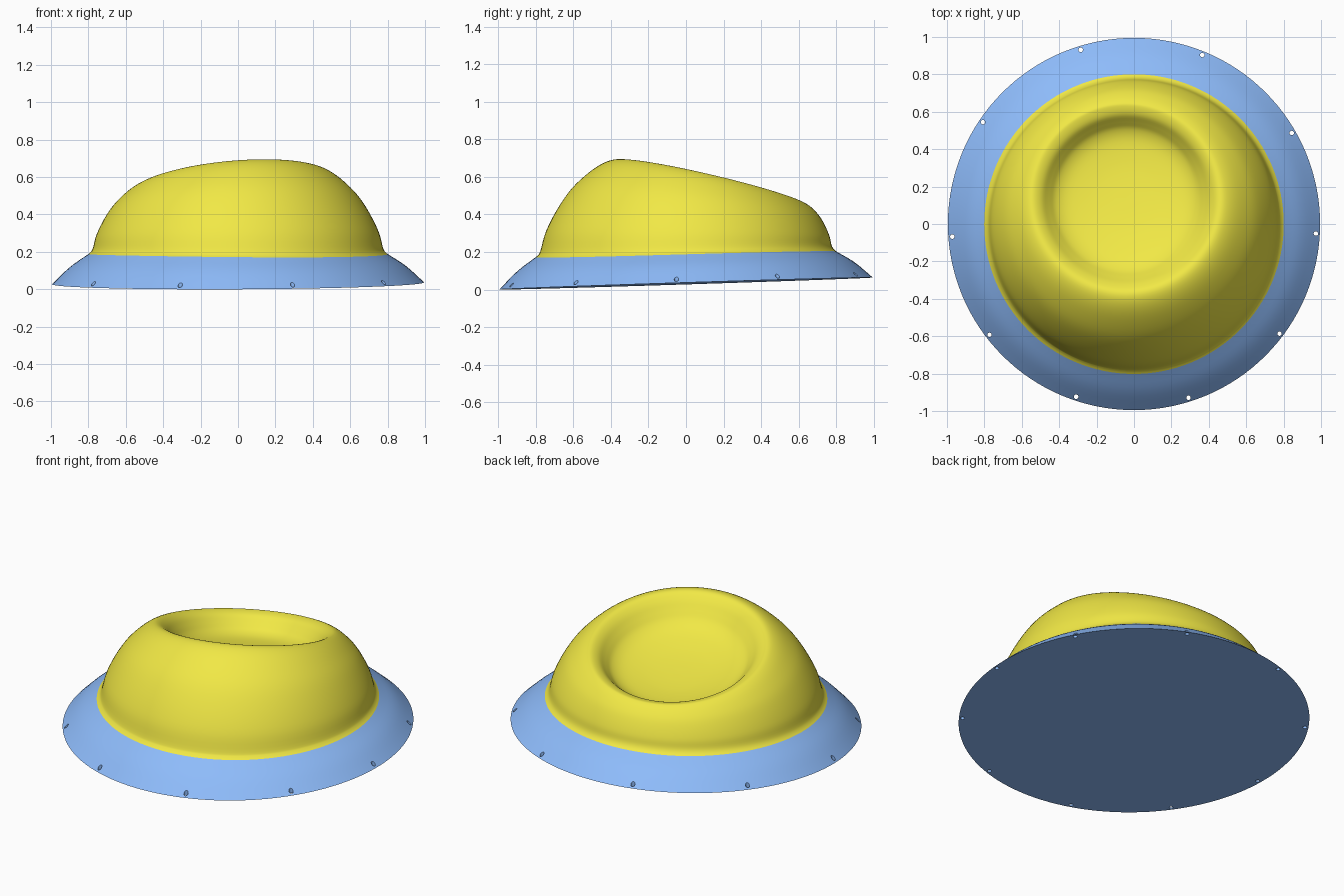
import bpy
from math import sin, cos, pi, tau, radians
from mathutils import Vector

if "Cube" in bpy.data.objects:
    bpy.data.objects.remove(bpy.data.objects["Cube"])

SEG = 128
CX, CY, CREST_R = -0.04, 0.13, 0.50      # centre and radius of the rounded top rim


def material(name, rgb):
    m = bpy.data.materials.new(name)
    m.diffuse_color = (*rgb, 1)
    m.use_nodes = True
    m.node_tree.nodes["Principled BSDF"].inputs["Base Color"].default_value = m.diffuse_color
    return m


def spline(keys, steps=4):
    """Smooth Catmull-Rom curve through the key points."""
    p = [2 * keys[0] - keys[1]] + keys + [2 * keys[-1] - keys[-2]]
    out = []
    for i in range(1, len(p) - 2):
        a, b, c, d = p[i - 1:i + 3]
        for k in range(steps):
            t = k / steps
            out.append(0.5 * (2 * b + (c - a) * t + (2 * a - 5 * b + 4 * c - d) * t * t
                              + (3 * b - a - 3 * c + d) * t ** 3))
    return out + [keys[-1]]


def loft(name, profile, mat, cap_start=False, cap_end=True, steps=4):
    """Mesh from a profile that changes with the angle around z."""
    cols = [spline(profile(tau * i / SEG), steps) for i in range(SEG)]
    rows = len(cols[0])
    verts = [cols[i][j] for j in range(rows) for i in range(SEG)]
    faces = [(j * SEG + i, j * SEG + (i + 1) % SEG,
              (j + 1) * SEG + (i + 1) % SEG, (j + 1) * SEG + i)
             for j in range(rows - 1) for i in range(SEG)]
    if cap_start:
        faces.append(tuple(range(SEG))[::-1])
    if cap_end:
        faces.append(tuple((rows - 1) * SEG + i for i in range(SEG)))
    me = bpy.data.meshes.new(name)
    me.from_pydata(verts, [], faces)
    ob = bpy.data.objects.new(name, me)
    bpy.context.collection.objects.link(ob)
    me.materials.append(mat)
    return ob


def activate(ob):
    bpy.ops.object.select_all(action='DESELECT')
    ob.select_set(True)
    bpy.context.view_layer.objects.active = ob


def ring(a, r, z):
    return Vector((r * cos(a), r * sin(a), z))


def seam_z(a):
    return 0.188 + 0.015 * sin(a) + 0.004 * sin(2 * a)


def crest_z(x, y):
    return 0.568 + 0.09 * (x - CX) - 0.235 * (y - CY)


# Skirt: sloping flange with a slightly tilted flat underside
def skirt_profile(a):
    lo = ring(a, 0.995, 0.032 + 0.032 * sin(a) + 0.005 * cos(a))
    hi = ring(a, 0.80, seam_z(a))
    return [lo, lo.lerp(hi, 0.5) + Vector((0, 0, 0.012)), hi]


# Crown: walls leaning in to the tilted rim, then the dished top
WALL = [(0.0, 0.0), (0.07, 0.21), (0.22, 0.46), (0.41, 0.69), (0.64, 0.87), (0.84, 0.975), (1, 1)]
DISH = [(0.455, 0.022), (0.415, 0.065), (0.375, 0.105), (0.31, 0.135), (0.2, 0.155),
        (0.1, 0.163), (0.01, 0.165)]


def crown_profile(a):
    base = ring(a, 0.775, seam_z(a) + 0.035)
    top = Vector((CX + CREST_R * cos(a), CY + CREST_R * sin(a), 0))
    top.z = crest_z(top.x, top.y)
    pts = [ring(a, 0.805, seam_z(a) - 0.004), ring(a, 0.787, seam_z(a) + 0.012)]
    for t, s in WALL:
        p = base.lerp(top, t)
        p.z = base.z + (top.z - base.z) * s
        pts.append(p)
    for r, drop in DISH:
        x, y = CX + r * cos(a), CY + r * sin(a)
        pts.append(Vector((x, y, crest_z(x, y) - drop)))
    return pts


blue = material("skirt_blue", (0.27, 0.50, 0.96))
yellow = material("crown_yellow", (0.88, 0.81, 0.06))

skirt = loft("skirt", skirt_profile, blue, cap_start=True)
crown = loft("crown", crown_profile, yellow)

# Ten small bolt holes straight down through the skirt edge
for deg in (30, 68, 107, 146, 184, 217.5, 251.5, 287.4, 323, 357):
    a = radians(deg)
    bpy.ops.mesh.primitive_cylinder_add(vertices=16, radius=0.012, depth=0.6,
                                        location=(0.974 * cos(a), 0.974 * sin(a), 0))
    cutter = bpy.context.object
    cutter.name = "hole_cutter"
    cutter.hide_render = True
    activate(skirt)
    mod = skirt.modifiers.new("hole", 'BOOLEAN')
    mod.operation, mod.solver, mod.object = 'DIFFERENCE', 'EXACT', cutter
    bpy.ops.object.modifier_apply(modifier=mod.name)
    bpy.data.objects.remove(cutter)

for ob, ang in ((skirt, 30), (crown, 60)):
    activate(ob)
    bpy.ops.object.shade_smooth_by_angle(angle=radians(ang))
